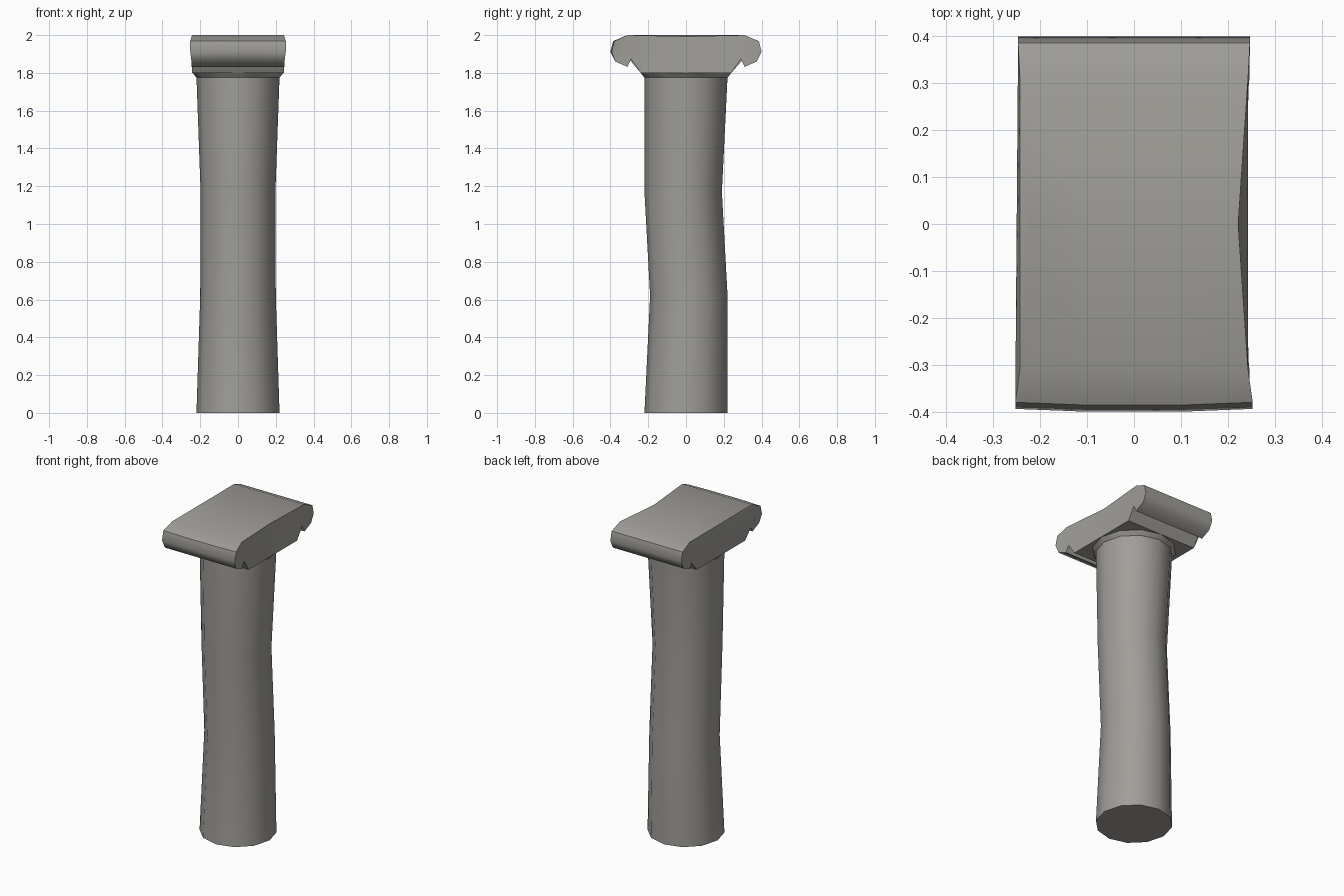
import bpy, bmesh, math

if "Cube" in bpy.data.objects:
    bpy.data.objects.remove(bpy.data.objects["Cube"])

stone = bpy.data.materials.new("warm grey stone")
stone.diffuse_color = (0.35, 0.34, 0.315, 1)
stone.use_nodes = True
stone.node_tree.nodes["Principled BSDF"].inputs["Base Color"].default_value = stone.diffuse_color


def finish(name, bm, angle):
    bmesh.ops.recalc_face_normals(bm, faces=bm.faces[:])
    me = bpy.data.meshes.new(name)
    bm.to_mesh(me)
    bm.free()
    me.materials.append(stone)
    ob = bpy.data.objects.new(name, me)
    bpy.context.collection.objects.link(ob)
    bpy.ops.object.select_all(action='DESELECT')
    ob.select_set(True)
    bpy.context.view_layer.objects.active = ob
    bpy.ops.object.shade_smooth_by_angle(angle=math.radians(angle))


def bridge(bm, a, b, closed=True):
    n = len(a)
    for i in range(n if closed else n - 1):
        j = (i + 1) % n
        bm.faces.new((a[i], a[j], b[j], b[i]))


def lofted(name, rings, sides=12):
    # rings: z, x radius, y radius, y offset
    bm = bmesh.new()
    loops = []
    for z, rx, ry, oy in rings:
        loops.append([bm.verts.new((rx * math.cos(2 * math.pi * i / sides),
                                    oy + ry * math.sin(2 * math.pi * i / sides), z))
                      for i in range(sides)])
    for a, b in zip(loops, loops[1:]):
        bridge(bm, a, b)
    bm.faces.new(loops[0])
    bm.faces.new(loops[-1])
    finish(name, bm, 35)


# worn shaft, leaning slightly back then forward
lofted("column_shaft", [(0, .22, .22, 0), (.62, .20, .205, .015),
                        (1.17, .198, .205, -.015), (1.78, .22, .22, 0)])

# flared neck under the capital
lofted("neck_ring", [(1.775, .22, .22, 0), (1.803, .243, .243, 0)])

# scrolled capital: half profile (y, z, half width), mirrored in y, run along x
half = [(.24, 1.80, .243), (.307, 1.915, .243), (.29, 1.873, .244), (.31, 1.832, .246),
        (.375, 1.86, .246), (.40, 1.912, .247), (.386, 1.968, .247), (.31, 2.0, .243)]
profile = half + [(0, 1.993, .222)] + [(-y, z, w) for y, z, w in reversed(half)]
bm = bmesh.new()
sections = []
for t in (-1, -.4, .4, 1):
    sec = []
    for y, z, w in profile:
        # front corners flare out a little and are worn back
        front_edge = y < -.38
        if front_edge and abs(t) == 1:
            w, y = w + .006, y + .006
        sec.append(bm.verts.new((t * w, y, z)))
    sections.append(sec)
for a, b in zip(sections, sections[1:]):
    bridge(bm, a, b)
ends = [bm.faces.new(sections[0]), bm.faces.new(sections[-1])]
bmesh.ops.triangulate(bm, faces=ends)
finish("scroll_capital", bm, 50)
